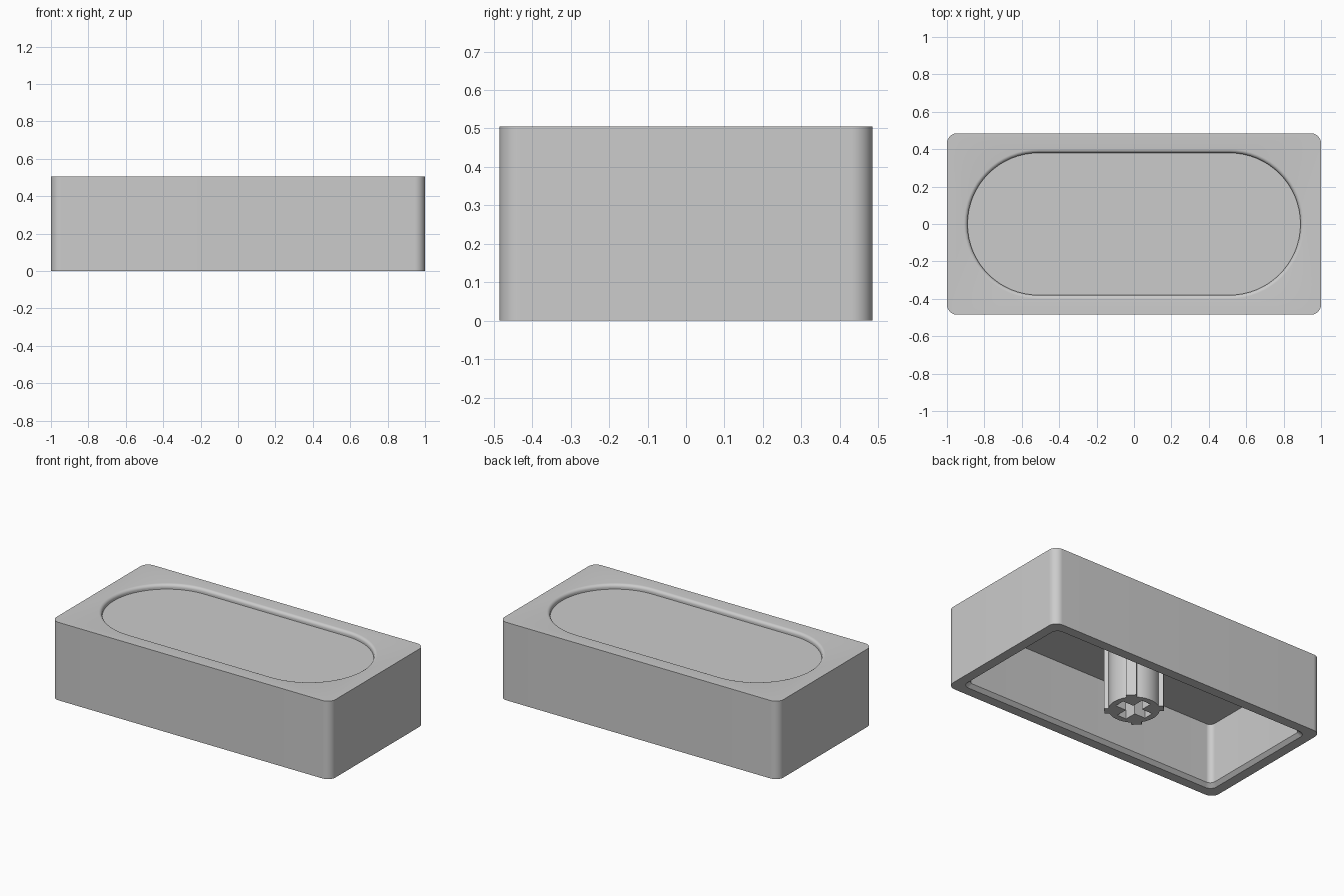
import bpy, bmesh
from math import sin, cos, pi, radians, asin
from mathutils import Vector

if "Cube" in bpy.data.objects:
    bpy.data.objects.remove(bpy.data.objects["Cube"])

grey = bpy.data.materials.new("grey plastic")
grey.use_nodes = True
COLOUR = (0.6, 0.6, 0.6, 1)
grey.diffuse_color = COLOUR
grey.node_tree.nodes["Principled BSDF"].inputs["Base Color"].default_value = COLOUR

LENGTH, WIDTH, HEIGHT = 1.0, 0.485, 0.505   # half length, half width, height
CEILING = 0.41
DEPTH, FILLET = 0.03, 0.02                  # top recess


def rounded_rect(hx, hy, r, z, steps=16):
    """Closed loop of a rectangle with rounded corners."""
    loop = []
    for quarter, (sx, sy) in enumerate([(1, 1), (-1, 1), (-1, -1), (1, -1)]):
        for i in range(steps + 1):
            a = (quarter + i / steps) * pi / 2
            loop.append((sx * (hx - r) + r * cos(a), sy * (hy - r) + r * sin(a), z))
    return loop


def skin(name, rings):
    """Join matching loops into a closed shell with flat end caps."""
    bm = bmesh.new()
    loops = [[bm.verts.new(p) for p in ring] for ring in rings]
    for a, b in zip(loops, loops[1:]):
        for i in range(len(a)):
            j = (i + 1) % len(a)
            bm.faces.new((a[i], a[j], b[j], b[i]))
    bm.faces.new(loops[0][::-1])
    bm.faces.new(loops[-1])
    bmesh.ops.remove_doubles(bm, verts=bm.verts, dist=0.00001)
    bmesh.ops.recalc_face_normals(bm, faces=bm.faces)
    mesh = bpy.data.meshes.new(name)
    bm.to_mesh(mesh)
    bm.free()
    mesh.materials.append(grey)
    obj = bpy.data.objects.new(name, mesh)
    bpy.context.collection.objects.link(obj)
    return obj


def prism(name, outline, z0, z1):
    return skin(name, [[(x, y, z) for x, y in outline] for z in (z0, z1)])


def smooth(obj):
    bpy.ops.object.select_all(action='DESELECT')
    obj.select_set(True)
    bpy.context.view_layer.objects.active = obj
    bpy.ops.object.shade_smooth_by_angle(angle=radians(30))


# Cap: cavity ceiling, inner wall, chamfered rim, outer wall, top, recess
rings = [
    rounded_rect(LENGTH - 0.085, WIDTH - 0.085, 0.035, CEILING),
    rounded_rect(LENGTH - 0.085, WIDTH - 0.085, 0.035, 0.022),
    rounded_rect(LENGTH - 0.063, WIDTH - 0.063, 0.045, 0),
    rounded_rect(LENGTH, WIDTH, 0.055, 0),
    rounded_rect(LENGTH, WIDTH, 0.055, HEIGHT),
]
for i in range(7):                          # rounded lip of the recess
    a = i / 6 * pi / 2
    r = 0.38 + FILLET * (1 - sin(a))
    rings.append(rounded_rect(0.51 + r, r, r, HEIGHT - FILLET * (1 - cos(a))))
rings.append(rounded_rect(0.89, 0.38, 0.38, HEIGHT - DEPTH))
cap = skin("cap_body", rings)
smooth(cap)

# Stem: round post with four diagonal ribs
RADIUS, RIB_REACH, RIB_HALF = 0.148, 0.172, 0.03
edge = asin(RIB_HALF / RADIUS)
outline = []
for k in range(4):
    mid = pi / 4 + k * pi / 2
    d = Vector((cos(mid), sin(mid)))
    n = Vector((-d.y, d.x))
    outline += [tuple(d * RIB_REACH + n * s * RIB_HALF) for s in (-1, 1)]
    for i in range(13):
        a = mid + edge + (pi / 2 - 2 * edge) * i / 12
        outline.append((RADIUS * cos(a), RADIUS * sin(a)))
stem = prism("stem", outline, 0, CEILING + 0.005)

# Cross-shaped socket cut up into the stem
ARM, HALF = 0.11, 0.033
cross = []
for k in range(4):
    c, s = round(cos(k * pi / 2)), round(sin(k * pi / 2))
    for x, y in ((ARM, -HALF), (ARM, HALF), (HALF, HALF)):
        cross.append((c * x - s * y, s * x + c * y))
cutter = prism("socket_cutter", cross, -0.05, 0.22)
cut = stem.modifiers.new("socket", 'BOOLEAN')
cut.operation = 'DIFFERENCE'
cut.solver = 'EXACT'
cut.object = cutter
bpy.context.view_layer.objects.active = stem
bpy.ops.object.modifier_apply(modifier=cut.name)
bpy.data.objects.remove(cutter)
smooth(stem)
